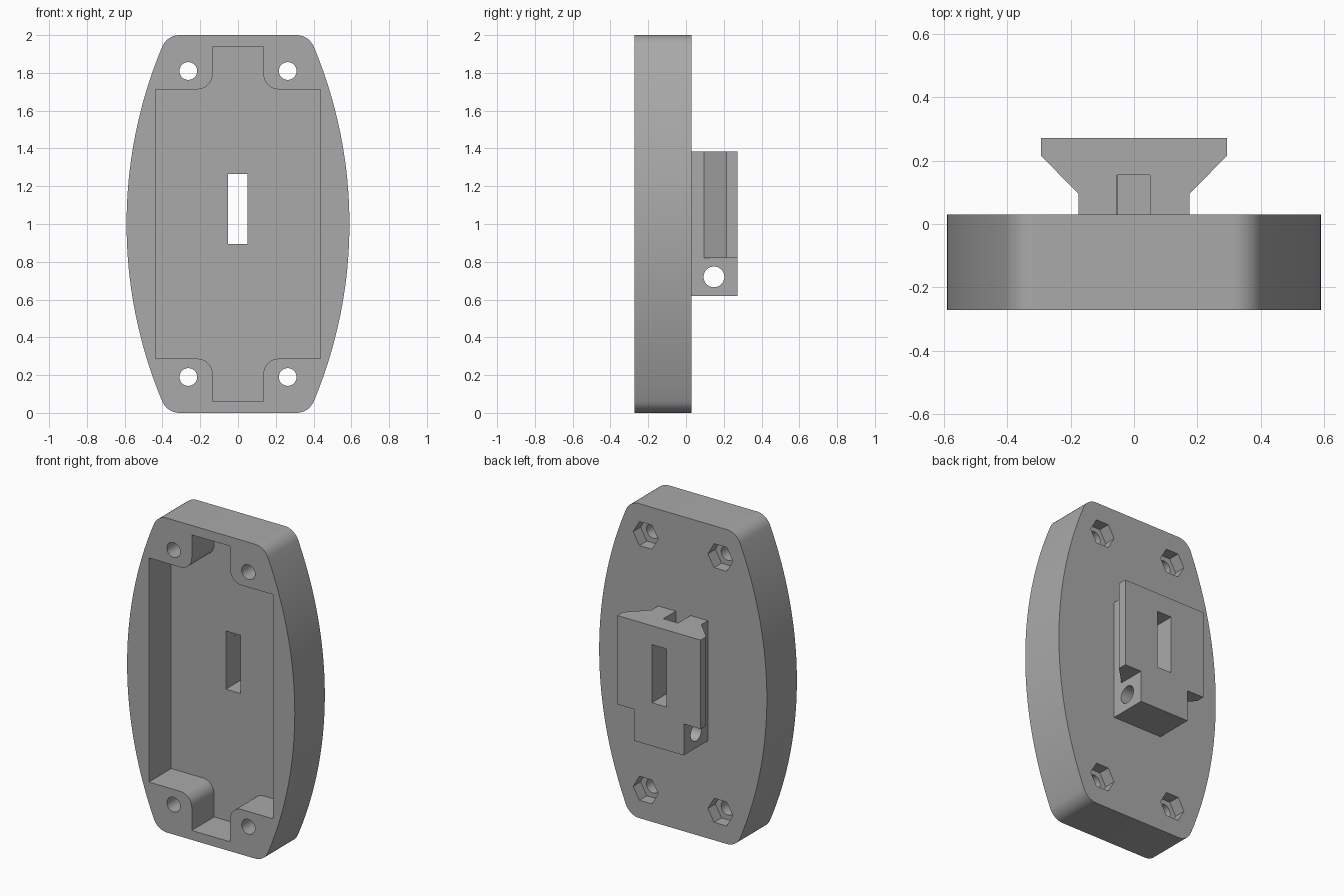
import bpy, bmesh
from math import sin, cos, atan2, sqrt, pi, radians
from mathutils import Vector

if "Cube" in bpy.data.objects:
    bpy.data.objects.remove(bpy.data.objects["Cube"])

grey = bpy.data.materials.new("plain grey")
grey.use_nodes = True
grey.diffuse_color = (0.4, 0.4, 0.4, 1)
grey.node_tree.nodes["Principled BSDF"].inputs["Base Color"].default_value = grey.diffuse_color

FRONT, FLOOR, PLATE, BACK = -0.272, -0.047, 0.03, 0.272


def prism(name, outline, place, start, end):
    """Extrude a closed 2D outline; place(u, v, depth) gives the 3D point."""
    bm = bmesh.new()
    rings = [[bm.verts.new(place(u, v, d)) for u, v in outline] for d in (start, end)]
    bm.faces.new(rings[0])
    bm.faces.new(rings[1])
    n = len(outline)
    for i in range(n):
        j = (i + 1) % n
        bm.faces.new((rings[0][i], rings[0][j], rings[1][j], rings[1][i]))
    bmesh.ops.recalc_face_normals(bm, faces=bm.faces)
    mesh = bpy.data.meshes.new(name)
    bm.to_mesh(mesh)
    bm.free()
    mesh.materials.append(grey)
    ob = bpy.data.objects.new(name, mesh)
    bpy.context.collection.objects.link(ob)
    return ob


def along_y(u, v, d):
    return Vector((u, d, v))


def along_x(u, v, d):
    return Vector((d, u, v))


def along_z(u, v, d):
    return Vector((u, v, d))


def arc(cx, cy, r, a0, a1, steps):
    return [(cx + r * cos(a0 + (a1 - a0) * i / steps),
             cy + r * sin(a0 + (a1 - a0) * i / steps)) for i in range(steps + 1)]


def ngon(cx, cy, r, sides):
    return arc(cx, cy, r, 0, 2 * pi, sides)[:-1]


def rect(x0, x1, y0, y1):
    return [(x0, y0), (x1, y0), (x1, y1), (x0, y1)]


def four_way(quarter):
    """Mirror a quarter outline (side to top, about z = 1) into a full loop."""
    right = [(x, -z) for x, z in reversed(quarter)] + quarter
    loop = right + [(-x, z) for x, z in reversed(right)]
    out = []
    for x, z in loop:
        p = (x, z + 1)
        if not out or (Vector(p) - Vector(out[-1])).length > 1e-5:
            out.append(p)
    return out


def cut(ob, cutter):
    mod = ob.modifiers.new("cut", "BOOLEAN")
    mod.operation = "DIFFERENCE"
    mod.solver = "EXACT"
    mod.object = cutter
    bpy.context.view_layer.objects.active = ob
    bpy.ops.object.modifier_apply(modifier=mod.name)
    bpy.data.objects.remove(cutter)


# Housing: bowed sides with rounded corners
R, r, half = 2.43, 0.1, 0.59
cx = half - R
fx = cx + sqrt((R - r) ** 2 - (1 - r) ** 2)
tilt = atan2(1 - r, fx - cx)
quarter = arc(cx, 0, R, 0, tilt, 20) + arc(fx, 1 - r, r, tilt, pi / 2, 10)[1:]
housing = prism("housing", four_way(quarter), along_y, FRONT, PLATE)

# Open cavity that leaves a rounded screw block in each corner
cavity = [(0.437, 0.713)] + arc(0.215, 0.793, 0.08, -pi / 2, -pi, 10) + [(0.135, 0.94)]
cut(housing, prism("cavity_cutter", four_way(cavity), along_y, FRONT - 0.1, FLOOR))

# Screw holes and hexagonal nut pockets
for x in (-0.263, 0.263):
    for z in (0.19, 1.81):
        cut(housing, prism("screw_cutter", ngon(x, z, 0.047, 32), along_y, -0.5, 0.5))
        cut(housing, prism("nut_cutter", ngon(x, z, 0.088, 6), along_y, PLATE - 0.075, 0.2))

# Dovetail mount on the back
half_tail = [(0.175, PLATE), (0.175, 0.095), (0.293, 0.215), (0.293, BACK)]
tail = half_tail + [(-x, y) for x, y in reversed(half_tail)]
mount = prism("dovetail_mount", tail, along_z, 0.82, 1.385)

# Lower block with its cross hole
block = prism("mount_block", rect(-0.175, 0.175, PLATE, BACK), along_z, 0.62, 0.82)
cut(block, prism("pin_cutter", ngon(0.148, 0.72, 0.055, 32), along_x, -0.5, 0.5))

# Merge the block into the mount
join = mount.modifiers.new("join", "BOOLEAN")
join.operation = "UNION"
join.solver = "EXACT"
join.object = block
bpy.context.view_layer.objects.active = mount
bpy.ops.object.modifier_apply(modifier=join.name)
bpy.data.objects.remove(block)

# Slot through the housing and mount, and the channel leading up from it
for ob in (housing, mount):
    cut(ob, prism("slot_cutter", rect(-0.052, 0.05, 0.895, 1.265), along_y, -0.5, 0.5))
cut(mount, prism("channel_cutter", rect(-0.053, 0.051, PLATE - 0.02, 0.155), along_z, 1.2, 1.5))

for ob in (housing, mount):
    bpy.ops.object.select_all(action="DESELECT")
    ob.select_set(True)
    bpy.context.view_layer.objects.active = ob
    bpy.ops.object.shade_smooth_by_angle(angle=radians(30))
